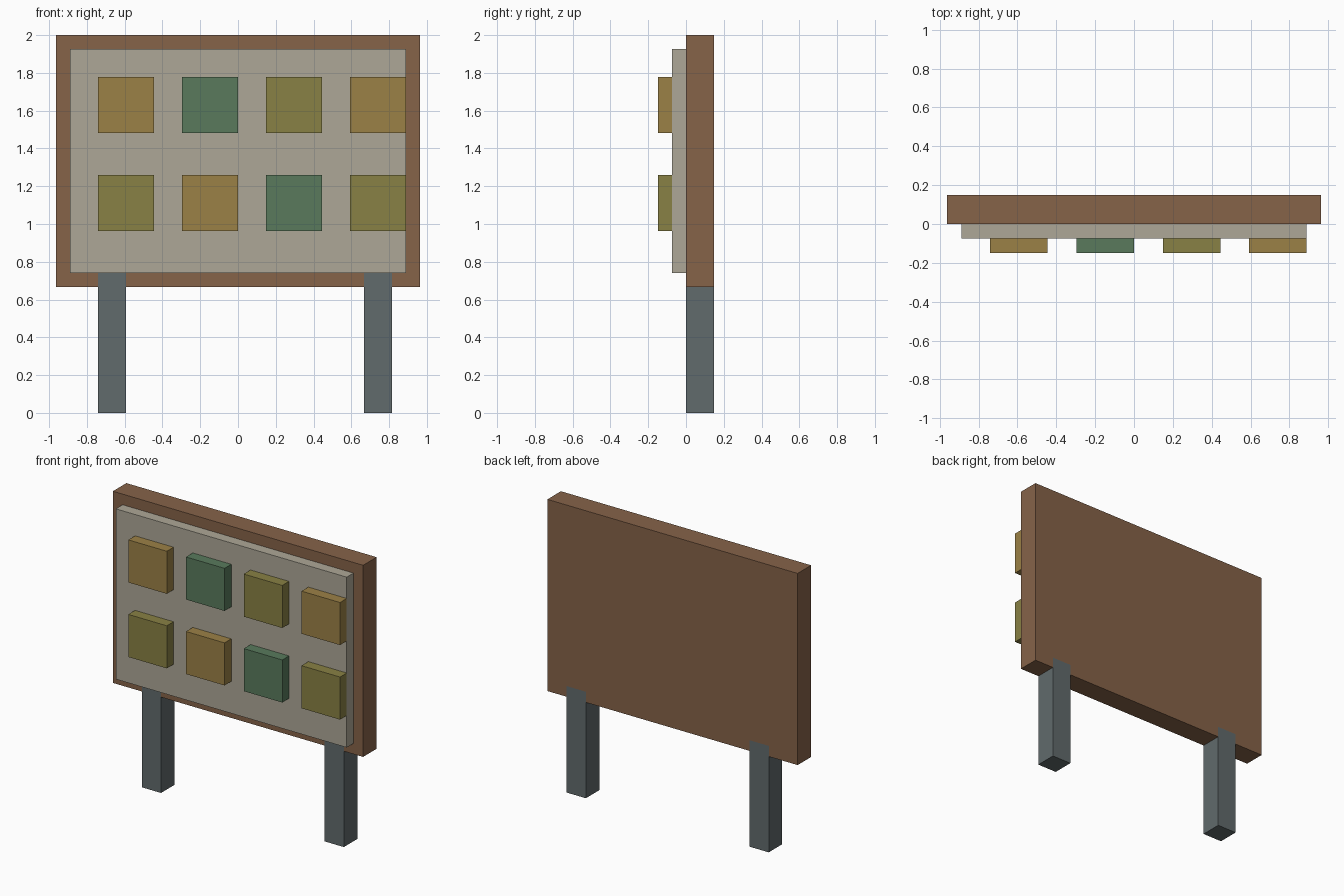
import bpy, bmesh

if "Cube" in bpy.data.objects:
    bpy.data.objects.remove(bpy.data.objects["Cube"])

U = 2 / 27  # grid unit: the sign is 27 units tall


def material(name, rgb):
    mat = bpy.data.materials.new(name)
    mat.diffuse_color = (*rgb, 1)
    mat.use_nodes = True
    mat.node_tree.nodes["Principled BSDF"].inputs["Base Color"].default_value = mat.diffuse_color
    return mat


WOOD = material("wood", (0.24, 0.125, 0.066))
CREAM = material("cream", (0.42, 0.39, 0.31))
SLATE = material("slate", (0.12, 0.145, 0.15))
OCHRE = material("ochre", (0.33, 0.22, 0.061))
GREEN = material("green", (0.10, 0.195, 0.107))
OLIVE = material("olive", (0.25, 0.22, 0.058))


def slab(name, outline, y0, y1, mat):
    """Extrude an x-z outline (in grid units) from y0 to y1."""
    bm = bmesh.new()
    face = bm.faces.new([bm.verts.new((x * U, y0 * U, z * U)) for x, z in outline])
    ext = bmesh.ops.extrude_face_region(bm, geom=[face])
    verts = [g for g in ext["geom"] if isinstance(g, bmesh.types.BMVert)]
    bmesh.ops.translate(bm, verts=verts, vec=(0, (y1 - y0) * U, 0))
    bmesh.ops.recalc_face_normals(bm, faces=bm.faces)
    mesh = bpy.data.meshes.new(name)
    bm.to_mesh(mesh)
    bm.free()
    mesh.materials.append(mat)
    obj = bpy.data.objects.new(name, mesh)
    bpy.context.collection.objects.link(obj)
    return obj


def box(name, x0, x1, z0, z1, y0, y1, mat):
    return slab(name, [(x0, z0), (x1, z0), (x1, z1), (x0, z1)], y0, y1, mat)


# Backing board, notched along the bottom where the posts slot in
legs = {"left_post": (-10, -8), "right_post": (9, 11)}
outline = [(13, 27), (-13, 27), (-13, 9)]
for a, b in legs.values():
    outline += [(a, 9), (a, 10), (b, 10), (b, 9)]
outline.append((13, 9))
slab("backing_board", outline, 0, 2, WOOD)

# Posts
for name, (a, b) in legs.items():
    box(name, a, b, 0, 10, 0, 2, SLATE)

# Raised front panel
box("front_panel", -12, 12, 10, 26, -1, 0, CREAM)

# Two rows of pinned tiles
rows = [("upper", 20, (OCHRE, GREEN, OLIVE, OCHRE)),
        ("lower", 13, (OLIVE, OCHRE, GREEN, OLIVE))]
for row, z, colours in rows:
    for i, mat in enumerate(colours):
        x = -10 + 6 * i
        box(f"{row}_tile_{i + 1}", x, x + 4, z, z + 4, -2, -1, mat)
